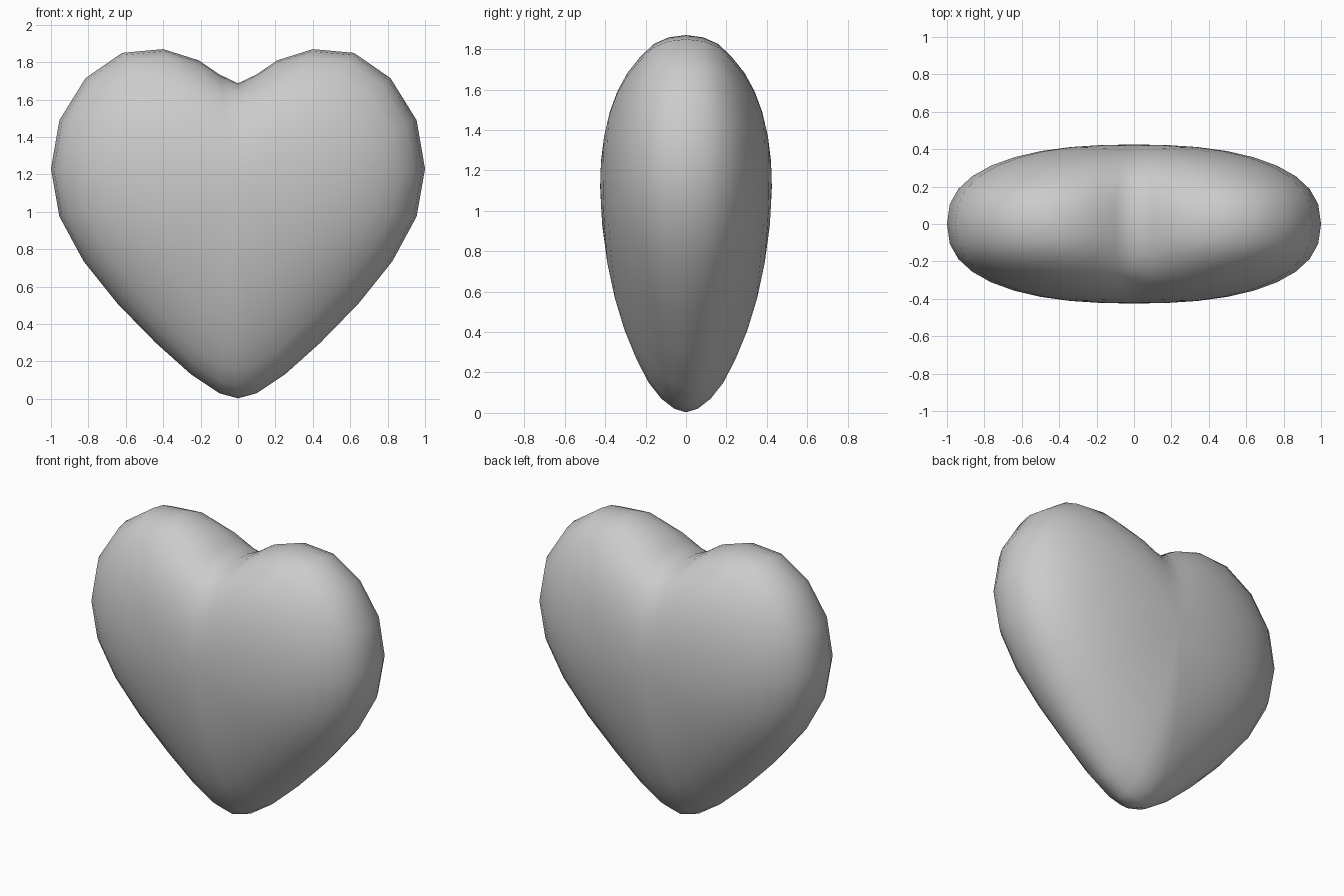
import bpy, bmesh, math

if "Cube" in bpy.data.objects:
    bpy.data.objects.remove(bpy.data.objects["Cube"])

# Right half of the front outline, from cleft to tip: x, z, fullness of the edge rounding
HALF = [(0, 1.687, 2.1), (0.10, 1.735, 2.1), (0.21, 1.81, 2.1), (0.40, 1.87, 2.15),
        (0.62, 1.85, 2.2), (0.815, 1.715, 2.3), (0.955, 1.49, 2.4), (1.0, 1.23, 2.4),
        (0.955, 0.975, 2.35), (0.825, 0.735, 2.25), (0.645, 0.51, 2.1), (0.44, 0.30, 1.95),
        (0.25, 0.13, 1.85), (0.10, 0.03, 1.8), (0, 0.003, 1.8)]
OUTLINE = HALF + [(-x, z, p) for x, z, p in HALF[-2:0:-1]]
CENTRE_Z, DEPTH, STEPS = 1.12, 0.425, 9


def ring_point(x, z, p, s, side):
    # the cleft fades out toward the front and back faces
    top = max(z, 1.88 - 0.06 * abs(x)) if abs(x) < 0.4 and z > 1.5 else z
    pz = CENTRE_Z + s * (top - CENTRE_Z) + s ** 2 * (z - top)
    y = side * DEPTH * max(0.0, 1 - s ** p) ** (1 / p)
    return (s * x, y, pz)


bm = bmesh.new()
rings = []
for i in range(1, 2 * STEPS):
    a = math.pi * i / (2 * STEPS)
    s = math.sin(a)
    side = 0 if i == STEPS else (-1 if i < STEPS else 1)
    rings.append([bm.verts.new(ring_point(x, z, p, s, side)) for x, z, p in OUTLINE])

# Skin between neighbouring rings, then close the front and back
n = len(OUTLINE)
for r0, r1 in zip(rings, rings[1:]):
    for j in range(n):
        k = (j + 1) % n
        bm.faces.new((r0[j], r0[k], r1[k], r1[j]))
for ring, y in ((rings[0], -DEPTH), (rings[-1], DEPTH)):
    pole = bm.verts.new((0, y, CENTRE_Z))
    for j in range(n):
        bm.faces.new((ring[j], ring[(j + 1) % n], pole))

# Even out the surface a little, keeping the outline fixed
inner = [v for v in bm.verts if abs(v.co.y) > 0.2]
for _ in range(2):
    bmesh.ops.smooth_vert(bm, verts=inner, factor=0.3, use_axis_x=False,
                          use_axis_y=False, use_axis_z=True)
bmesh.ops.recalc_face_normals(bm, faces=bm.faces)
for f in bm.faces:
    f.smooth = True

mesh = bpy.data.meshes.new("heart")
bm.to_mesh(mesh)
bm.free()
heart = bpy.data.objects.new("heart", mesh)
bpy.context.collection.objects.link(heart)
